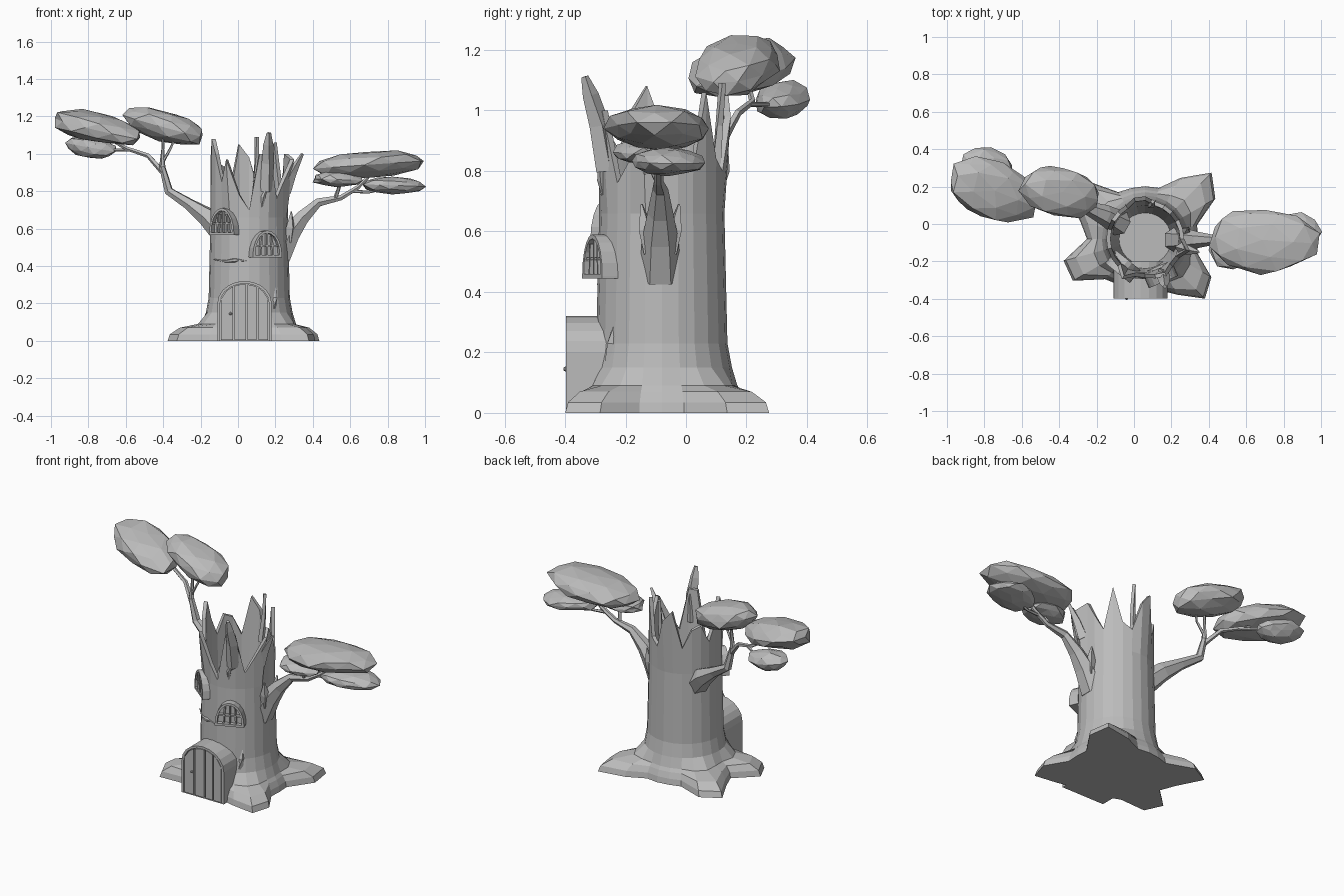
import bpy, bmesh, math, random
from mathutils import Matrix, Vector

cube = bpy.data.objects.get("Cube")
if cube:
    bpy.data.objects.remove(cube, do_unlink=True)

clay = bpy.data.materials.new("pale_grey")
clay.use_nodes = True
GREY = (0.5, 0.5, 0.5, 1)
clay.diffuse_color = GREY
clay.node_tree.nodes["Principled BSDF"].inputs["Base Color"].default_value = GREY

CX, CY = 0.06, -0.08      # trunk axis


def finish(name, bm, matrix=None):
    """Turn a bmesh into a flat-shaded object."""
    if matrix:
        bm.transform(matrix)
    bmesh.ops.recalc_face_normals(bm, faces=bm.faces)
    mesh = bpy.data.meshes.new(name)
    bm.to_mesh(mesh)
    bm.free()
    mesh.materials.append(clay)
    ob = bpy.data.objects.new(name, mesh)
    bpy.context.collection.objects.link(ob)
    return ob


def loft(bm, rings):
    """Bridge closed rings of points and cap both ends."""
    rows = [[bm.verts.new(p) for p in ring] for ring in rings]
    n = len(rows[0])
    for a, b in zip(rows, rows[1:]):
        for i in range(n):
            j = (i + 1) % n
            bm.faces.new((a[i], a[j], b[j], b[i]))
    bm.faces.new(rows[0][::-1])
    bm.faces.new(rows[-1])


def tube(name, points, sides=6):
    """Tapered limb through (x, y, z, radius) points."""
    bm = bmesh.new()
    pts = [Vector(p[:3]) for p in points]
    rings = []
    for k, p in enumerate(pts):
        d = pts[min(k + 1, len(pts) - 1)] - pts[max(k - 1, 0)]
        q = d.to_track_quat('Z', 'Y')
        rings.append([p + q @ Vector((math.cos(a), math.sin(a), 0)) * points[k][3]
                      for a in (math.tau * i / sides for i in range(sides))])
    loft(bm, rings)
    return finish(name, bm)


def arch_top(x, half, spring, rise):
    return spring + rise * math.sqrt(max(0, 1 - (x / half) ** 2))


def arch(half, spring, rise, n=10):
    """Arch outline in x, z with its foot at z = 0."""
    curve = [(half * math.cos(math.pi * i / n), spring + rise * math.sin(math.pi * i / n))
             for i in range(n + 1)]
    return [(-half, 0), (half, 0)] + curve


def prism(name, outline, y0, y1, matrix):
    bm = bmesh.new()
    loft(bm, [[(x, y, z) for x, z in outline] for y in (y0, y1)])
    bmesh.ops.remove_doubles(bm, verts=bm.verts, dist=1e-5)
    return finish(name, bm, matrix)


def arch_frame(name, outer, inner, y0, y1, matrix):
    """Hollow arch: four loops joined into a closed band."""
    bm = bmesh.new()
    loops = [[bm.verts.new((x, y, z)) for x, z in line]
             for line, y in ((outer, y0), (outer, y1), (inner, y1), (inner, y0))]
    n = len(outer)
    for k in range(4):
        a, b = loops[k], loops[(k + 1) % 4]
        for i in range(n):
            j = (i + 1) % n
            bm.faces.new((a[i], a[j], b[j], b[i]))
    bmesh.ops.remove_doubles(bm, verts=bm.verts, dist=1e-5)
    return finish(name, bm, matrix)


# Hollow trunk with blunt spreading roots and a splintered rim
N = 24
ANG = [math.tau * i / N for i in range(N)]
ROOTS = [(318, .17), (43, .22), (147, .21), (202, .18)]
RIM = [1.0, .9, .8, 1.06, .84, .8, .98, 1.05, .82, .93, .95, .84,
       .95, 1.08, 1.0, .85, .97, .78, .7, 1.0, 1.0, .76, .84, .97]
FLARE = {16: .04, 19: .01, 20: .02, 23: .04, 7: .02, 6: .02}


def lobe(a):
    total = 0
    for deg, size in ROOTS:
        d = (math.degrees(a) - deg + 180) % 360 - 180
        total += size * math.exp(-abs(d / 18) ** 3)
    return total


def ring(z, radius):
    return [(CX + radius(a) * math.cos(a), CY + radius(a) * math.sin(a), z) for a in ANG]


def rim(offset):
    out = []
    for i, a in enumerate(ANG):
        r = .208 + offset + FLARE.get(i, 0)
        out.append((CX + r * math.cos(a), CY + r * math.sin(a), RIM[i]))
    return out


bm = bmesh.new()
loft(bm, [ring(0, lambda a: .282 + lobe(a)),
          ring(.035, lambda a: .276 + lobe(a) * .96),
          ring(.07, lambda a: .262 + lobe(a) * .72),
          ring(.09, lambda a: .25 + lobe(a) * .2),
          ring(.15, lambda a: .232),
          ring(.23, lambda a: .217),
          ring(.66, lambda a: .207),
          rim(0), rim(-.022),
          ring(.66, lambda a: .18),
          ring(.012, lambda a: .14)])
finish("trunk", bm)

# Loose splinters on the rim
tube("rim_splinter_back", [(.09, .1, .8, .02), (.1, .11, .95, .014), (.1, .12, 1.09, .012)], 4)
tube("rim_splinter_front", [(.15, -.265, .8, .035), (.16, -.285, .95, .035),
                            (.162, -.315, 1.05, .027), (.165, -.335, 1.112, .012)], 4)
tube("rim_splinter_side", [(.25, -.13, .8, .035), (.29, -.14, .9, .025), (.345, -.15, 1.0, .008)], 4)

# Doorway with planked door
DOOR = Matrix.Translation((.035, 0, 0))
HALF, SPRING, RISE = .145, .2, .12
prism("doorway", arch(HALF, SPRING, RISE), -.38, -.2, DOOR)
arch_frame("door_frame", arch(HALF, SPRING, RISE), arch(HALF - .014, SPRING, RISE - .014),
           -.397, -.375, DOOR)
edges = [-.13, -.058, .012, .07, .13]
for k, (a, b) in enumerate(zip(edges, edges[1:])):
    a, b = a + .005, b - .005
    top = [(x, arch_top(x, HALF - .016, SPRING, RISE - .018)) for x in (b, (a + b) / 2, a)]
    prism(f"door_plank_{k + 1}", [(a, .005), (b, .005)] + top, -.396, -.379, DOOR)
bm = bmesh.new()
bmesh.ops.create_icosphere(bm, subdivisions=1, radius=.009)
finish("door_knob", bm, Matrix.Translation((-.04, -.398, .145)))


# Arched windows with glazing bars
def window(name, deg, z, reach, half=.085, height=.145):
    a = math.radians(deg)
    m = (Matrix.Translation((CX + reach * math.cos(a), CY + reach * math.sin(a), z))
         @ Matrix.Rotation(a + math.pi / 2, 4, 'Z'))
    spring, rise, t = .008, height - .008, .014
    inner = [(x * (1 - t / half), t + zz * (1 - 2 * t / height)) for x, zz in arch(half, spring, rise)]
    arch_frame(name + "_frame", arch(half, spring, rise), inner, -.03, .06, m)
    prism(name + "_pane", inner, -.004, .02, m)
    for k in (-1, 0, 1):
        x = k * .036
        top = arch_top(x, half - t, spring, rise - t)
        prism(f"{name}_bar_{k + 2}", [(x - .004, .01), (x + .004, .01),
              (x * .8 + .004, top), (x * .8 - .004, top)], -.026, -.004, m)
    wide = half - .018
    prism(name + "_crossbar", [(-wide, .06), (wide, .06), (wide, .068), (-wide, .068)],
          -.024, -.004, m)


window("lower_window", 293, .445, .22)
window("upper_window", 231, .565, .205)

# Bark details: twig, knot and thorn
tube("bark_twig", [(-.13, -.19, .435, .003), (-.07, -.25, .425, .006), (-.02, -.28, .43, .012),
                   (.0, -.285, .432, .006), (.05, -.293, .425, .002)], 5)
tube("bark_knot", [(.125, -.27, .7, .004), (.135, -.28, .77, .014), (.15, -.285, .81, .006)], 5)
tube("bark_thorn", [(.19, -.25, .17, .018), (.2, -.25, .23, .014), (.2, -.24, .285, .003)], 4)

# Right-hand limb
tube("right_limb", [(-.07, 0, .57, .07), (-.16, .05, .66, .055), (-.26, .09, .73, .033),
                    (-.37, .12, .8, .025), (-.405, .12, .93, .017), (-.4, .13, 1.1, .011)])
tube("right_limb_fork", [(-.4, .12, .9, .016), (-.48, .17, .99, .013),
                         (-.6, .22, 1.03, .011), (-.72, .2, 1.1, .008)], 5)
tube("right_limb_twig", [(-.57, .21, 1.02, .009), (-.66, .27, 1.02, .008), (-.76, .32, 1.04, .006)], 5)
tube("right_limb_shoot", [(-.4, .12, .96, .009), (-.36, .11, 1.03, .007), (-.33, .13, 1.1, .006)], 5)

# Left-hand limb
tube("left_limb", [(.22, -.085, .45, .07), (.28, -.085, .575, .06), (.345, -.085, .66, .043),
                   (.43, -.085, .74, .026), (.55, -.09, .765, .016), (.64, -.09, .82, .013),
                   (.72, -.09, .9, .009)])
for side, y in (("back", 1), ("front", -1)):
    tube(f"left_limb_thorn_{side}", [(.26, -.085 + y * .025, .54, .04),
                                     (.28, -.085 + y * .05, .61, .026),
                                     (.285, -.085 + y * .062, .69, .004)], 4)
tube("left_limb_fork", [(.52, -.09, .76, .012), (.54, -.12, .82, .01), (.53, -.15, .87, .006)], 5)
tube("left_limb_twig", [(.6, -.09, .8, .01), (.7, -.08, .795, .008), (.82, -.06, .82, .006)], 5)


# Faceted leaf clumps
def clump(name, centre, size, tilt=0, turn=0, seed=0):
    rng = random.Random(seed)
    bm = bmesh.new()
    bmesh.ops.create_icosphere(bm, subdivisions=2, radius=1)
    for v in bm.verts:
        v.co *= rng.uniform(.9, 1.1)
    m = (Matrix.Translation(centre) @ Matrix.Rotation(math.radians(turn), 4, 'Z')
         @ Matrix.Rotation(math.radians(tilt), 4, 'Y') @ Matrix.Diagonal((*size, 1)))
    finish(name, bm, m)


clump("right_leaves_outer", (-.76, .185, 1.14), (.26, .165, .08), 13, -22, 1)
clump("right_leaves_inner", (-.4, .175, 1.15), (.232, .135, .08), 15, -12, 2)
clump("right_leaves_low", (-.785, .315, 1.035), (.135, .09, .06), 10, -12, 3)
clump("left_leaves_top", (.69, -.085, .94), (.295, .175, .073), -4, -4, 4)
clump("left_leaves_front", (.53, -.14, .862), (.135, .1, .04), 2, 0, 5)
clump("left_leaves_low", (.825, -.06, .83), (.175, .115, .045), 2, 18, 6)
